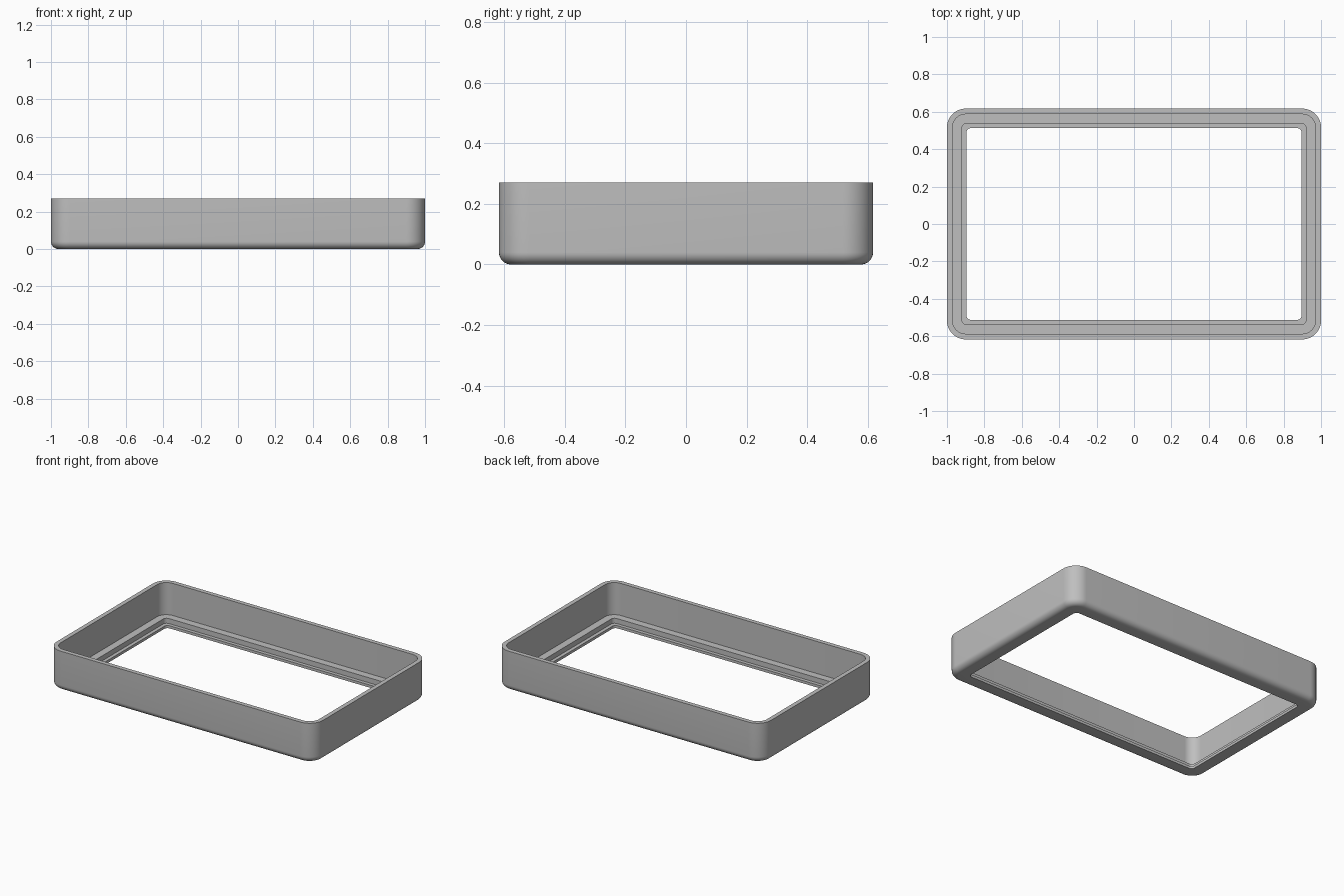
import bpy
import bmesh
import math

cube = bpy.data.objects.get("Cube")
if cube:
    bpy.data.objects.remove(cube, do_unlink=True)

HALF_X, HALF_Y, HEIGHT = 1.0, 0.617, 0.27
CORNER, FILLET, ARC_STEPS = 0.1, 0.04, 12

grey = bpy.data.materials.new("plain_grey")
grey.use_nodes = True
colour = (0.52, 0.52, 0.52, 1)
grey.diffuse_color = colour
grey.node_tree.nodes["Principled BSDF"].inputs["Base Color"].default_value = colour


def rounded_rectangle(inset, z):
    """Points of a rounded rectangle set in from the outer wall."""
    radius = max(CORNER - inset, 0.025)
    cx, cy = HALF_X - inset - radius, HALF_Y - inset - radius
    points = []
    for quarter, (sx, sy) in enumerate([(1, 1), (-1, 1), (-1, -1), (1, -1)]):
        for i in range(ARC_STEPS + 1):
            a = (quarter + i / ARC_STEPS) * math.pi / 2
            points.append((sx * cx + radius * math.cos(a),
                           sy * cy + radius * math.sin(a), z))
    return points


# Wall section as (inset, height): inside wall, ledge, step, lip, underside
section = [(0, HEIGHT), (0.03, HEIGHT), (0.03, 0.052), (0.08, 0.052),
           (0.08, 0.018), (0.104, 0.018), (0.104, 0)]
# Rounded bottom edge back up to the outer wall
for i in range(9):
    a = i / 8 * math.pi / 2
    section.append((FILLET * (1 - math.sin(a)), FILLET * (1 - math.cos(a))))

# Sweep the closed section around the rectangle
bm = bmesh.new()
rings = [[bm.verts.new(p) for p in rounded_rectangle(*s)] for s in section]
count = len(rings[0])
for k, ring in enumerate(rings):
    following = rings[(k + 1) % len(rings)]
    for i in range(count):
        j = (i + 1) % count
        bm.faces.new((ring[i], ring[j], following[j], following[i]))
bmesh.ops.recalc_face_normals(bm, faces=bm.faces)

mesh = bpy.data.meshes.new("bezel_frame")
bm.to_mesh(mesh)
bm.free()
mesh.materials.append(grey)
frame = bpy.data.objects.new("bezel_frame", mesh)
bpy.context.collection.objects.link(frame)

bpy.ops.object.select_all(action="DESELECT")
frame.select_set(True)
bpy.context.view_layer.objects.active = frame
bpy.ops.object.shade_smooth_by_angle(angle=math.radians(30))
